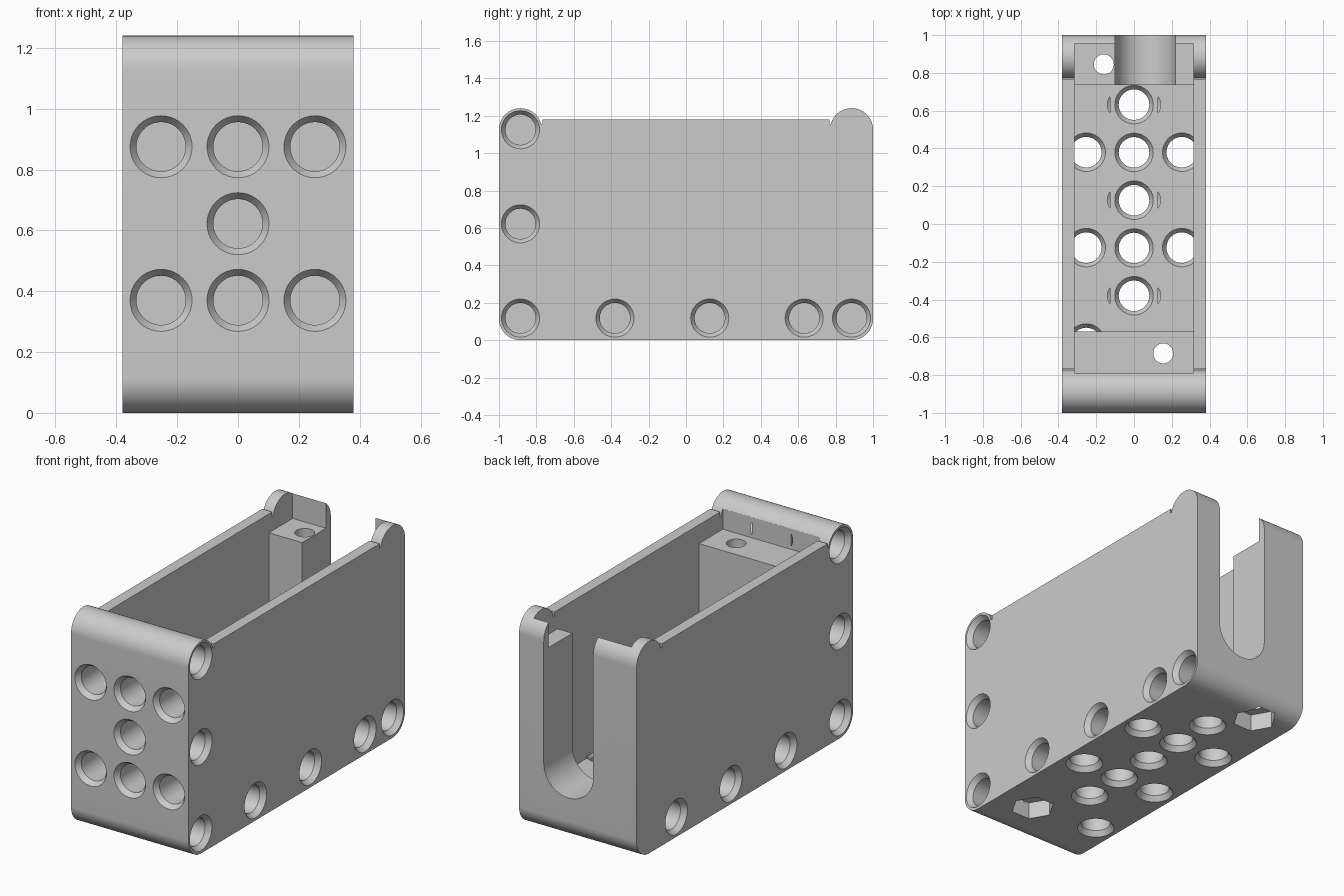
import bpy, bmesh
from math import cos, sin, pi, radians
from mathutils import Matrix, Vector

cube = bpy.data.objects.get("Cube")
if cube:
    bpy.data.objects.remove(cube, do_unlink=True)

HALF_W, R = 0.38, 0.115          # half width, corner radius
FLOOR, POST_TOP = 0.21, 1.07     # inner floor and screw post heights
BORE, FLARE, CONE = 0.081, 0.102, 0.03


def arc(cx, cy, r, a0, a1, n=20):
    return [(cx + r * cos(radians(a0 + (a1 - a0) * i / n)),
             cy + r * sin(radians(a0 + (a1 - a0) * i / n))) for i in range(n + 1)]


def make_object(name, bm):
    bmesh.ops.recalc_face_normals(bm, faces=bm.faces)
    mesh = bpy.data.meshes.new(name)
    bm.to_mesh(mesh)
    bm.free()
    obj = bpy.data.objects.new(name, mesh)
    bpy.context.collection.objects.link(obj)
    return obj


def loft(bm, rings):
    """Close a stack of equal point rings into a solid."""
    rows = [[bm.verts.new(p) for p in ring] for ring in rings]
    n = len(rows[0])
    for a, b in zip(rows, rows[1:]):
        for i in range(n):
            j = (i + 1) % n
            bm.faces.new((a[i], a[j], b[j], b[i]))
    bm.faces.new(rows[0][::-1])
    bm.faces.new(rows[-1])


def lathe(bm, start, direction, profile, sides=40):
    """Revolve (distance, radius) pairs about an axis leaving start."""
    turn = Vector(direction).to_track_quat('Z', 'Y').to_matrix().to_4x4()
    place = Matrix.Translation(start) @ turn
    loft(bm, [[place @ Vector((r * cos(2 * pi * i / sides), r * sin(2 * pi * i / sides), d))
               for i in range(sides)] for d, r in profile])


def pin_hole(bm, start, direction, depth, through=False):
    """Straight bore flared at both ends."""
    e = 0.01
    wide = FLARE + e * (FLARE - BORE) / CONE
    end = (depth + e, wide) if through else (depth, FLARE)
    lathe(bm, start, direction, [(-e, wide), (CONE, BORE), (depth - CONE, BORE), end])


def cut(target, cutter):
    cutter.hide_render = True
    mod = target.modifiers.new("cut", 'BOOLEAN')
    mod.operation, mod.solver, mod.object = 'DIFFERENCE', 'EXACT', cutter
    bpy.context.view_layer.objects.active = target
    bpy.ops.object.modifier_apply(modifier=mod.name)
    bpy.data.objects.remove(cutter, do_unlink=True)


# Outer body: side profile with rounded bottom and raised round lugs
half = arc(1 - R, R, R, -90, 0) + arc(1 - R, 1.24 - R, R, 0, 165, 32)
half += [(0.766, 1.155), (0.766, 1.18)]
outline = half + [(-y, z) for y, z in reversed(half)]
bm = bmesh.new()
loft(bm, [[(x, y, z) for y, z in outline] for x in (-HALF_W, HALF_W)])
body = make_object("housing_body", bm)

# Cavity leaving a floor, front post and back post
cavity = [(-0.79, POST_TOP), (-0.57, POST_TOP), (-0.57, FLOOR), (0.735, FLOOR),
          (0.735, POST_TOP), (0.955, POST_TOP), (0.955, 1.4), (-0.79, 1.4)]
bm = bmesh.new()
loft(bm, [[(x, y, z) for y, z in cavity] for x in (-0.315, 0.315)])
cut(body, make_object("cavity_cutter", bm))

# Round-bottomed slot through the back wall and post
slot = arc(0.06, 0.41, 0.16, 180, 360, 28) + [(0.22, 1.5), (-0.10, 1.5)]
bm = bmesh.new()
loft(bm, [[(x, y, z) for x, z in slot] for y in (0.7, 1.1)])
cut(body, make_object("slot_cutter", bm))

# Pin holes in the sides, front and floor
PITCH, LOW, HIGH, END = 0.253, 0.118, 1.125, 0.885
bm = bmesh.new()
for side in (-1, 1):
    spots = [(-END, LOW), (-END, 0.622), (-END, HIGH),
             (-0.38, LOW), (0.127, LOW), (0.632, LOW)]
    if side > 0:
        spots.append((END, LOW))
    for y, z in spots:
        pin_hole(bm, (side * HALF_W, y, z), (-side, 0, 0), PITCH)
for col in (-1, 0, 1):
    for z in ((0.37, 0.622, 0.875) if col == 0 else (0.37, 0.875)):
        pin_hole(bm, (col * PITCH, -1, z), (0, 1, 0), PITCH)
floor_spots = [(0, 0.632 - PITCH * i) for i in range(5)]
floor_spots += [(s * PITCH, y) for s in (-1, 1) for y in (0.38, -0.125)]
floor_spots.append((-PITCH, -0.63))
for x, y in floor_spots:
    pin_hole(bm, (x, y, 0), (0, 0, 1), FLOOR, through=True)
cut(body, make_object("pin_hole_cutter", bm))

# Screw holes through the posts with hexagonal nut pockets below
screws = [(0.155, -0.685), (-0.16, 0.845)]
for name, radius, height, sides in (("screw_cutter", 0.053, 1.3, 32), ("nut_cutter", 0.12, 0.1, 6)):
    bm = bmesh.new()
    for x, y in screws:
        lathe(bm, (x, y, -0.02), (0, 0, 1), [(0, radius), (height + 0.02, radius)], sides)
    cut(body, make_object(name, bm))

# Plain grey plastic
grey = bpy.data.materials.new("grey_plastic")
grey.use_nodes = True
colour = (0.6, 0.6, 0.6, 1)
grey.diffuse_color = colour
grey.node_tree.nodes["Principled BSDF"].inputs["Base Color"].default_value = colour
body.data.materials.clear()
body.data.materials.append(grey)

# Smooth curves, sharp edges
bpy.ops.object.select_all(action='DESELECT')
body.select_set(True)
bpy.context.view_layer.objects.active = body
bpy.ops.object.shade_smooth_by_angle(angle=radians(25))
